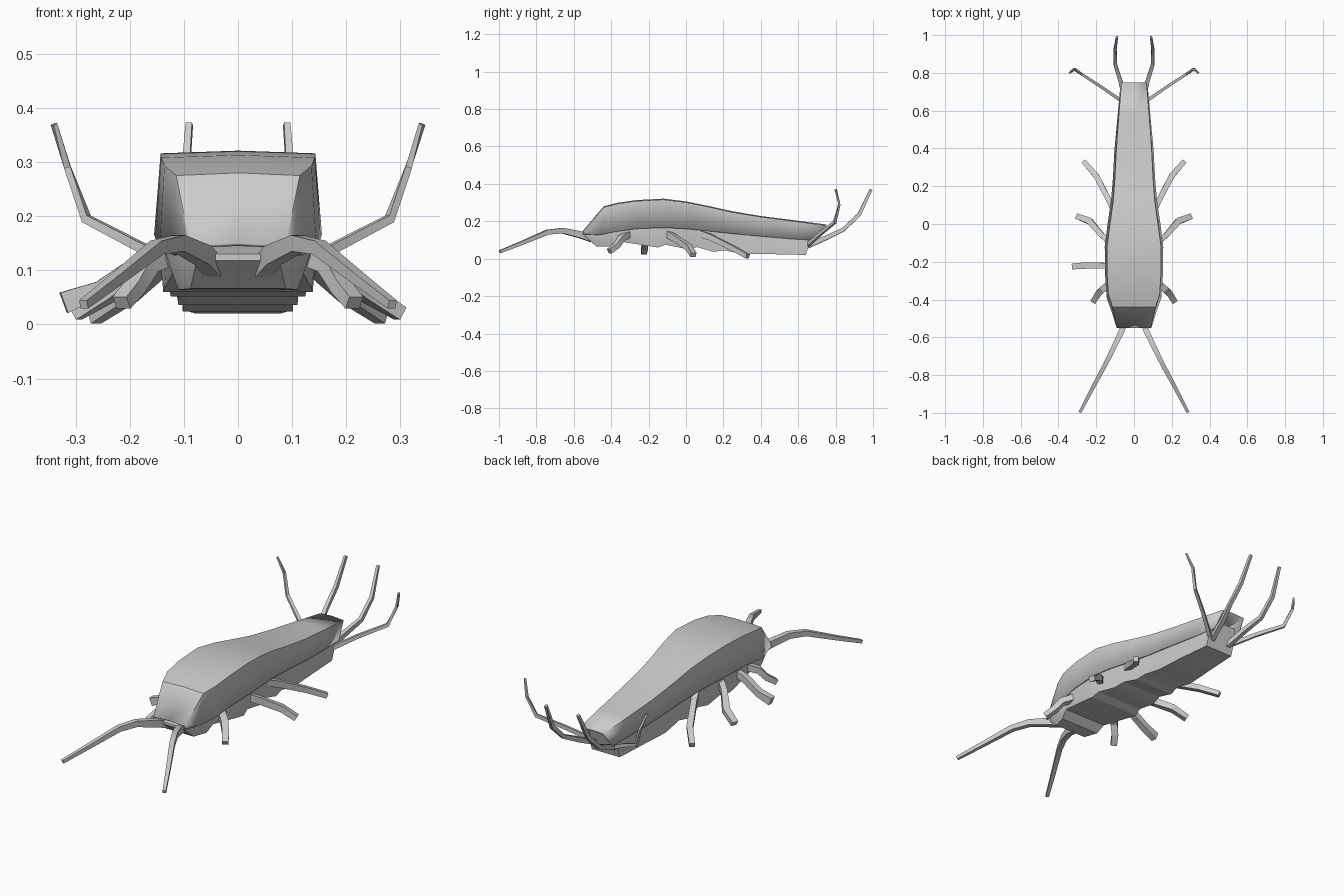
import bpy, bmesh, math
from mathutils import Vector


def loft(name, rings, closed=True, caps=True):
    """Skin a list of equal-length point rings."""
    bm = bmesh.new()
    vs = [[bm.verts.new(p) for p in r] for r in rings]
    n = len(rings[0])
    for a, b in zip(vs, vs[1:]):
        for i in range(n if closed else n - 1):
            j = (i + 1) % n
            bm.faces.new((a[i], a[j], b[j], b[i]))
    if caps:
        bm.faces.new(vs[0])
        bm.faces.new(vs[-1])
    bmesh.ops.recalc_face_normals(bm, faces=bm.faces)
    me = bpy.data.meshes.new(name)
    bm.to_mesh(me)
    bm.free()
    ob = bpy.data.objects.new(name, me)
    bpy.context.collection.objects.link(ob)
    return ob


def limb(name, path, sizes, side=1):
    """Square-section limb along a path; sizes = (width, height) at each point."""
    pts = [Vector((p[0] * side, p[1], p[2])) for p in path]
    rings = []
    for i, p in enumerate(pts):
        t = (pts[min(i + 1, len(pts) - 1)] - pts[max(i - 1, 0)]).normalized()
        s = t.cross(Vector((0, 0, 1))).normalized()
        u = s.cross(t)
        w, h = sizes[i][0] / 2, sizes[i][1] / 2
        rings.append([p + s * a * w + u * b * h
                      for a, b in ((-1, -1), (1, -1), (1, 1), (-1, 1))])
    return loft(name, rings)


# Back shell: y_top, z_top, half width top, y_rim, z_rim, half width rim
shell = [
    (-0.55, 0.145, 0.088, -0.55, 0.130, 0.092),
    (-0.44, 0.275, 0.114, -0.46, 0.128, 0.120),
    (-0.37, 0.293, 0.136, -0.39, 0.142, 0.145),
    (-0.27, 0.308, 0.142, -0.27, 0.160, 0.153),
    (-0.12, 0.316, 0.143, -0.12, 0.166, 0.155),
    (0.00, 0.301, 0.127, 0.00, 0.160, 0.140),
    (0.12, 0.277, 0.110, 0.12, 0.148, 0.122),
    (0.24, 0.250, 0.101, 0.24, 0.135, 0.112),
    (0.40, 0.223, 0.093, 0.40, 0.120, 0.103),
    (0.58, 0.200, 0.080, 0.56, 0.106, 0.088),
    (0.75, 0.178, 0.066, 0.695, 0.098, 0.076),
]
rings = [[(-wr, yr, zr), (-wt, yt, zt), (0, yt, zt + 0.005), (wt, yt, zt), (wr, yr, zr)]
         for yt, zt, wt, yr, zr, wr in shell]
back = loft("back_shell", rings, closed=False, caps=False)
# make shell normals point up/outward, then thicken inward
if back.data.polygons[len(back.data.polygons) // 2 + 1].normal.z < -0.1 or \
        sum(p.normal.z for p in back.data.polygons) < 0:
    back.data.flip_normals()
mod = back.modifiers.new("thickness", 'SOLIDIFY')
mod.thickness = 0.008
mod.offset = -1

# Belly with stepped segments: y_top, z_top, half width top, y_low, z_low, half width low
belly = [
    (-0.54, 0.130, 0.080, -0.54, 0.118, 0.076),
    (-0.49, 0.145, 0.100, -0.48, 0.066, 0.088),
    (-0.40, 0.155, 0.125, -0.41, 0.064, 0.110),
    (-0.36, 0.165, 0.132, -0.37, 0.095, 0.120),
    (-0.20, 0.180, 0.143, -0.19, 0.066, 0.136),
    (-0.15, 0.180, 0.143, -0.15, 0.060, 0.138),
    (-0.12, 0.180, 0.143, -0.11, 0.075, 0.130),
    (-0.01, 0.172, 0.130, 0.00, 0.052, 0.124),
    (0.05, 0.168, 0.122, 0.06, 0.062, 0.112),
    (0.14, 0.160, 0.112, 0.15, 0.036, 0.110),
    (0.19, 0.155, 0.106, 0.20, 0.045, 0.102),
    (0.31, 0.145, 0.100, 0.31, 0.024, 0.102),
    (0.48, 0.135, 0.087, 0.47, 0.024, 0.092),
    (0.68, 0.150, 0.066, 0.64, 0.020, 0.078),
]
rings = []
for yt, zt, wt, yl, zl, wl in belly:
    ym, zm, wm = (yt + yl) / 2, zl + 0.45 * (zt - zl), max(wt, wl)
    rings.append([(-wl, yl, zl), (wl, yl, zl), (wm, ym, zm), (wt, yt, zt),
                  (-wt, yt, zt), (-wm, ym, zm)])
loft("belly", rings)

# Limbs: path and section sizes for the right side
limbs = {
    "antenna": ([(0.045, -0.50, 0.105), (0.065, -0.565, 0.128), (0.11, -0.66, 0.15),
                 (0.15, -0.74, 0.142), (0.225, -0.88, 0.083), (0.285, -0.995, 0.037)],
                [(.03, .036), (.03, .036), (.026, .03), (.024, .026), (.02, .02), (.016, .016)]),
    "front_leg": ([(0.11, -0.30, 0.135), (0.165, -0.345, 0.11), (0.19, -0.37, 0.07),
                   (0.215, -0.41, 0.04)],
                  [(.036, .032), (.034, .03), (.032, .028), (.03, .026)]),
    "middle_leg": ([(0.11, -0.11, 0.14), (0.17, -0.06, 0.11), (0.235, 0.015, 0.06),
                    (0.30, 0.04, 0.02)],
                   [(.03, .036), (.028, .034), (.034, .03), (.03, .026)]),
    "hind_leg": ([(0.10, 0.06, 0.14), (0.135, 0.13, 0.115), (0.20, 0.255, 0.055),
                  (0.265, 0.33, 0.013)],
                 [(.032, .034), (.028, .032), (.03, .026), (.026, .024)]),
    "tail_prong": ([(0.045, 0.63, 0.06), (0.07, 0.75, 0.112), (0.098, 0.84, 0.155),
                    (0.10, 0.925, 0.235), (0.09, 0.99, 0.37)],
                   [(.022, .026), (.022, .024), (.018, .02), (.016, .02), (.012, .014)]),
    "tail_feeler": ([(0.05, 0.64, 0.065), (0.165, 0.72, 0.135), (0.28, 0.795, 0.195),
                     (0.315, 0.82, 0.29), (0.34, 0.80, 0.37)],
                    [(.018, .02), (.016, .018), (.014, .016), (.011, .012), (.009, .009)]),
}
for name, (path, sizes) in limbs.items():
    for side, label in ((1, "right"), (-1, "left")):
        limb(f"{name}_{label}", path, sizes, side)

# Single extra leg on the left side
limb("extra_leg_left", [(0.11, -0.22, 0.14), (0.18, -0.22, 0.115), (0.255, -0.22, 0.065),
                        (0.322, -0.225, 0.04)],
     [(.028, .034), (.03, .032), (.034, .03), (.03, .04)], -1)

# Soft shading with crisp edges
bpy.ops.object.select_all(action='DESELECT')
for ob in bpy.context.scene.objects:
    ob.select_set(True)
bpy.context.view_layer.objects.active = back
bpy.ops.object.shade_smooth_by_angle(angle=math.radians(25))
